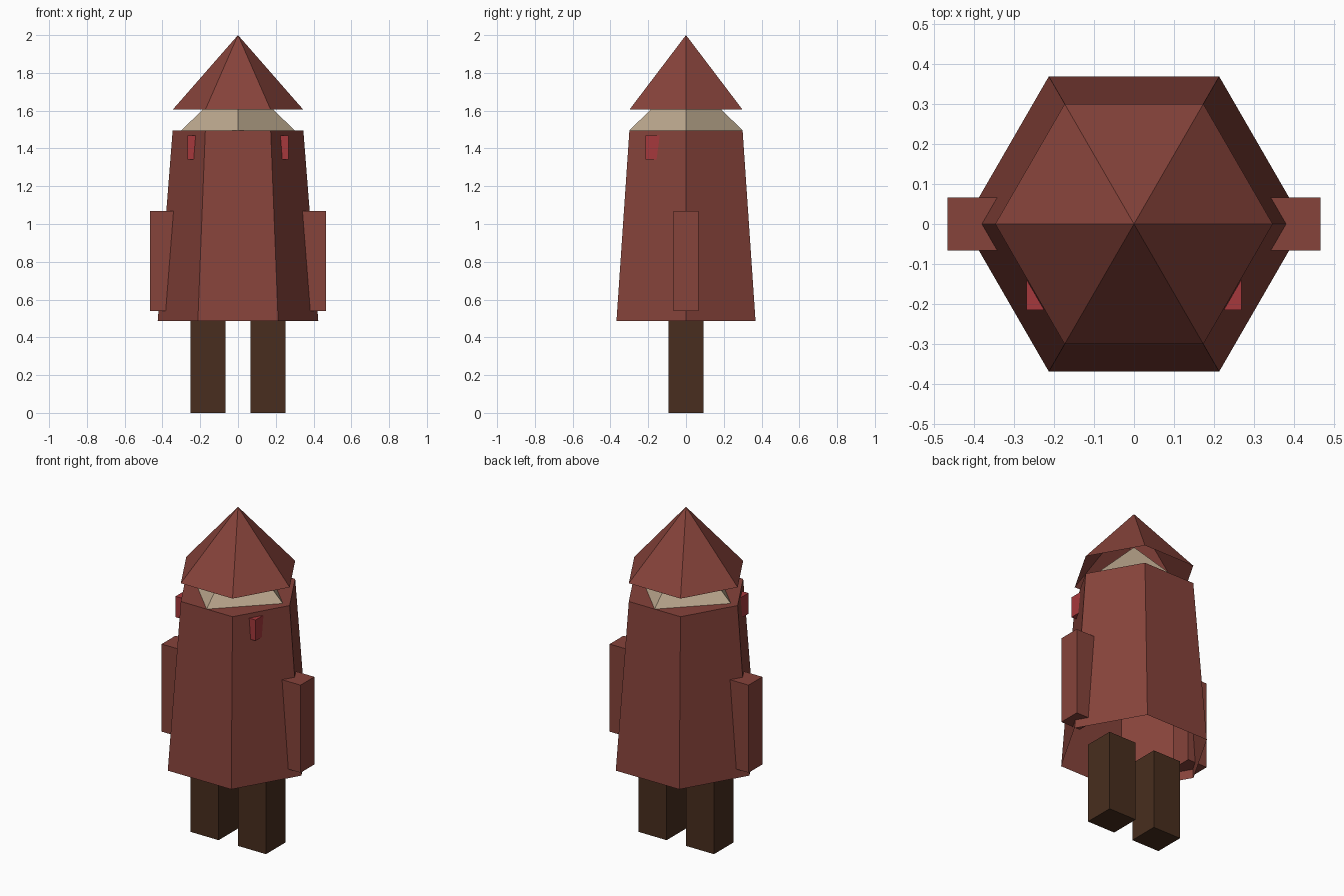
import bpy, bmesh
from math import cos, sin, pi

if "Cube" in bpy.data.objects:
    bpy.data.objects.remove(bpy.data.objects["Cube"])


def material(name, rgb):
    m = bpy.data.materials.new(name)
    m.diffuse_color = (*rgb, 1)
    m.use_nodes = True
    m.node_tree.nodes["Principled BSDF"].inputs["Base Color"].default_value = m.diffuse_color
    return m


CLOTH = material("cloth", (0.24, 0.056, 0.043))
SKIN = material("skin", (0.50, 0.39, 0.27))
BOOT = material("boot", (0.065, 0.027, 0.013))
RED = material("red", (0.38, 0.040, 0.045))


def finish(name, bm, mat):
    bmesh.ops.recalc_face_normals(bm, faces=bm.faces)
    me = bpy.data.meshes.new(name)
    bm.to_mesh(me)
    bm.free()
    me.materials.append(mat)
    ob = bpy.data.objects.new(name, me)
    bpy.context.collection.objects.link(ob)
    return ob


def taper(name, sides, r0, r1, z0, z1, mat):
    """Tapered prism, open underneath; r1 = 0 gives a pointed top."""
    bm = bmesh.new()

    def ring(r, z):
        return [bm.verts.new((r * cos(2 * pi * i / sides), r * sin(2 * pi * i / sides), z))
                for i in range(sides)]
    low = ring(r0, z0)
    if r1:
        high = ring(r1, z1)
        bm.faces.new(high)
    else:
        tip = bm.verts.new((0, 0, z1))
    for i in range(sides):
        j = (i + 1) % sides
        bm.faces.new((low[i], low[j], high[j], high[i]) if r1 else (low[i], low[j], tip))
    return finish(name, bm, mat)


def box(name, lo, hi, mat):
    bm = bmesh.new()
    bmesh.ops.create_cube(bm, size=1)
    for v in bm.verts:
        v.co = [(a + b) / 2 + c * (b - a) for a, b, c in zip(lo, hi, v.co)]
    return finish(name, bm, mat)


# Robe, head and hood
taper("robe", 6, 0.425, 0.346, 0.487, 1.495, CLOTH)
taper("head", 4, 0.30, 0, 1.495, 1.79, SKIN)
taper("hood", 6, 0.346, 0, 1.605, 2.0, CLOTH)

# Paired parts, mirrored across x
for side, s in (("left", -1), ("right", 1)):
    for part, x, y, z, mat in (
        ("leg", (0.065, 0.252), (-0.092, 0.092), (0, 0.487), BOOT),
        ("arm", (0.333, 0.465), (-0.066, 0.066), (0.54, 1.07), CLOTH),
        ("clasp", (0.145, 0.268), (-0.214, -0.09), (1.342, 1.468), RED),
    ):
        xs = sorted(s * v for v in x)
        box(f"{side}_{part}", (xs[0], y[0], z[0]), (xs[1], y[1], z[1]), mat)
